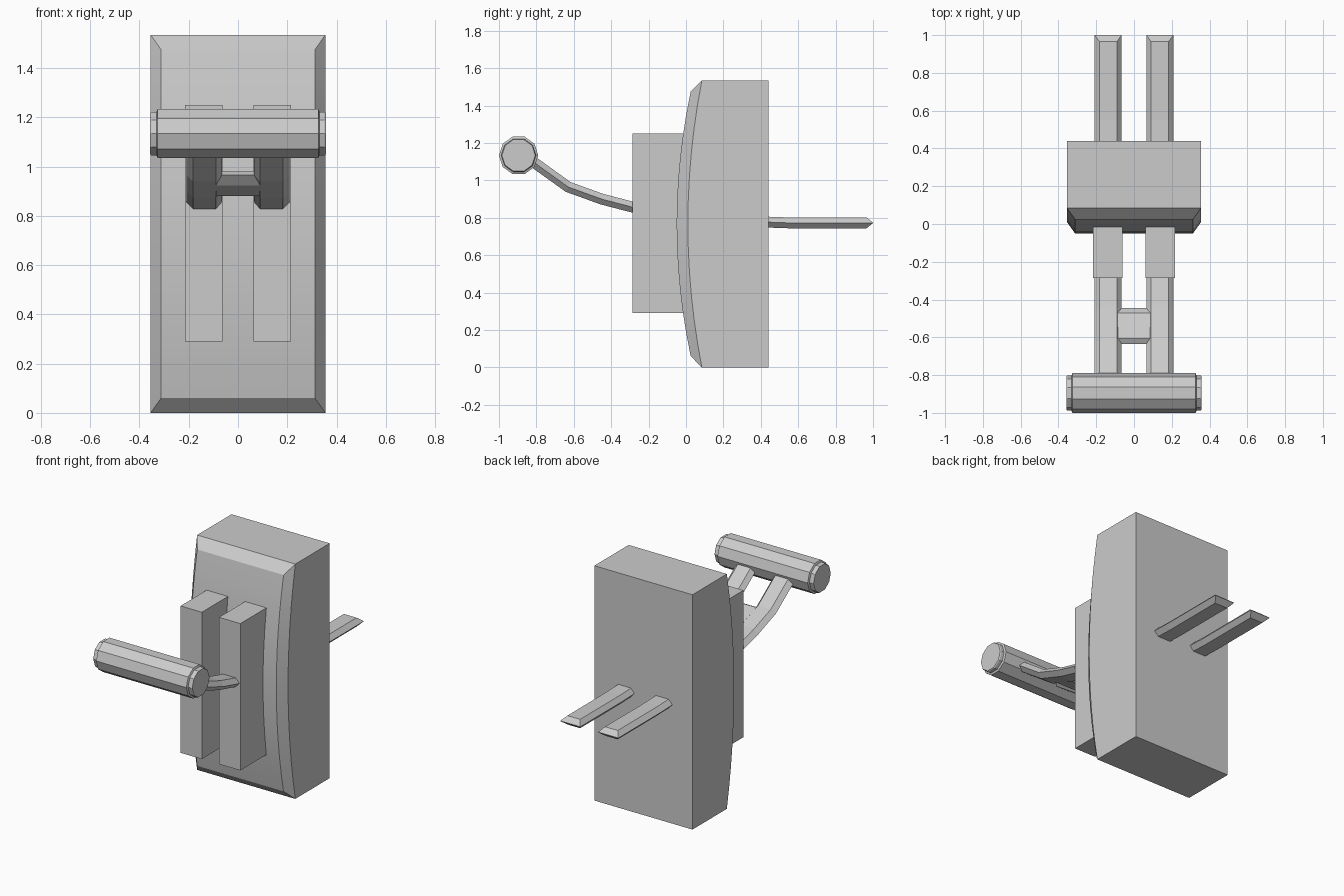
import bpy, math

if "Cube" in bpy.data.objects:
    bpy.data.objects.remove(bpy.data.objects["Cube"])


def make(name, verts, faces, smooth=False):
    me = bpy.data.meshes.new(name)
    me.from_pydata(verts, [], faces)
    ob = bpy.data.objects.new(name, me)
    bpy.context.collection.objects.link(ob)
    bpy.ops.object.select_all(action='DESELECT')
    ob.select_set(True)
    bpy.context.view_layer.objects.active = ob
    bpy.ops.object.mode_set(mode='EDIT')
    bpy.ops.mesh.select_all(action='SELECT')
    bpy.ops.mesh.normals_make_consistent(inside=False)
    bpy.ops.object.mode_set(mode='OBJECT')
    if smooth:
        bpy.ops.object.shade_smooth_by_angle(angle=math.radians(30))
    return ob


def loft(name, rings, smooth=False):
    """Skin closed rings of equal length and cap both ends."""
    n = len(rings[0])
    verts = [v for r in rings for v in r]
    faces = [(a * n + i, a * n + (i + 1) % n, (a + 1) * n + (i + 1) % n, (a + 1) * n + i)
             for a in range(len(rings) - 1) for i in range(n)]
    faces += [tuple(range(n)), tuple(range(len(verts) - n, len(verts)))]
    return make(name, verts, faces, smooth)


def mirror_x(ob):
    m = ob.modifiers.new("mirror", 'MIRROR')
    m.use_mirror_merge = False


# main body: bowed front panel with a chamfered border
H, W, BACK, STEPS = 1.535, 0.355, 0.44, 12
verts, faces = [], []
for i in range(STEPS + 1):
    t = 2 * i / STEPS - 1
    zo, yo = H / 2 + t * H / 2, 0.01 + 0.075 * t * t
    zi, yi = H / 2 + t * 0.707, -0.05 + 0.075 * t * t
    verts += [(-W, BACK, zo), (-W, yo, zo), (-0.312, yi, zi),
              (0.312, yi, zi), (W, yo, zo), (W, BACK, zo)]
for i in range(STEPS):
    a, b = i * 6, i * 6 + 6
    faces += [(a + k, a + (k + 1) % 6, b + (k + 1) % 6, b + k) for k in range(6)]
for e in (0, STEPS * 6):
    faces += [(e, e + 1, e + 4, e + 5), (e + 1, e + 2, e + 3, e + 4)]
make("body", verts, faces, True)

# vertical front rails
rail = [[(x, y, z) for x, y in ((0.062, -0.285), (0.216, -0.285), (0.216, 0.03), (0.062, 0.03))]
        for z in (0.29, 1.25)]
mirror_x(loft("front_rail", rail))

# bent arms running through the body and out of the back as prongs
path = [(-0.86, 1.13), (-0.79, 1.08), (-0.63, 0.965), (-0.45, 0.90), (-0.285, 0.857),
        (0.1, 0.80), (0.44, 0.777), (0.55, 0.773), (0.965, 0.773)]
section = [(0.065, 0), (0.09, 0.029), (0.182, 0.029), (0.21, 0), (0.182, -0.029), (0.09, -0.029)]
rings = []
for i, (y, z) in enumerate(path):
    p, q = path[max(i - 1, 0)], path[min(i + 1, len(path) - 1)]
    a = math.atan2(q[1] - p[1], q[0] - p[0])
    rings.append([(x, y - h * math.sin(a), z + h * math.cos(a)) for x, h in section])
# wedge tip: outer ring collapses to the mid-height line
rings.append([(x, 1.0, 0.773 + math.copysign(0.001, h) * (h != 0))
              for x, h in ((0.065, 0), (0.066, 1), (0.209, 1), (0.21, 0), (0.209, -1), (0.066, -1))])
mirror_x(loft("arm", rings))

# cross bar joining the arms
bar = [(-0.635, 0.966), (-0.605, 0.981), (-0.47, 0.934), (-0.445, 0.898), (-0.47, 0.88), (-0.60, 0.924)]
loft("arm_cross_bar", [[(x, y, z) for y, z in bar] for x in (-0.1, 0.1)])

# ten-sided roller handle with stepped ends
half = [(0.326, 0.105), (0.331, 0.093), (0.352, 0.093), (0.358, 0.089)]
profile = [(-x, r) for x, r in reversed(half)] + half
loft("handle", [[(x, -0.895 + r * math.cos(k * math.pi / 5), 1.134 + r * math.sin(k * math.pi / 5))
                 for k in range(10)] for x, r in profile], True).data.update()
# smooth the ten facets of the handle as well
bpy.ops.object.shade_smooth_by_angle(angle=math.radians(40))
